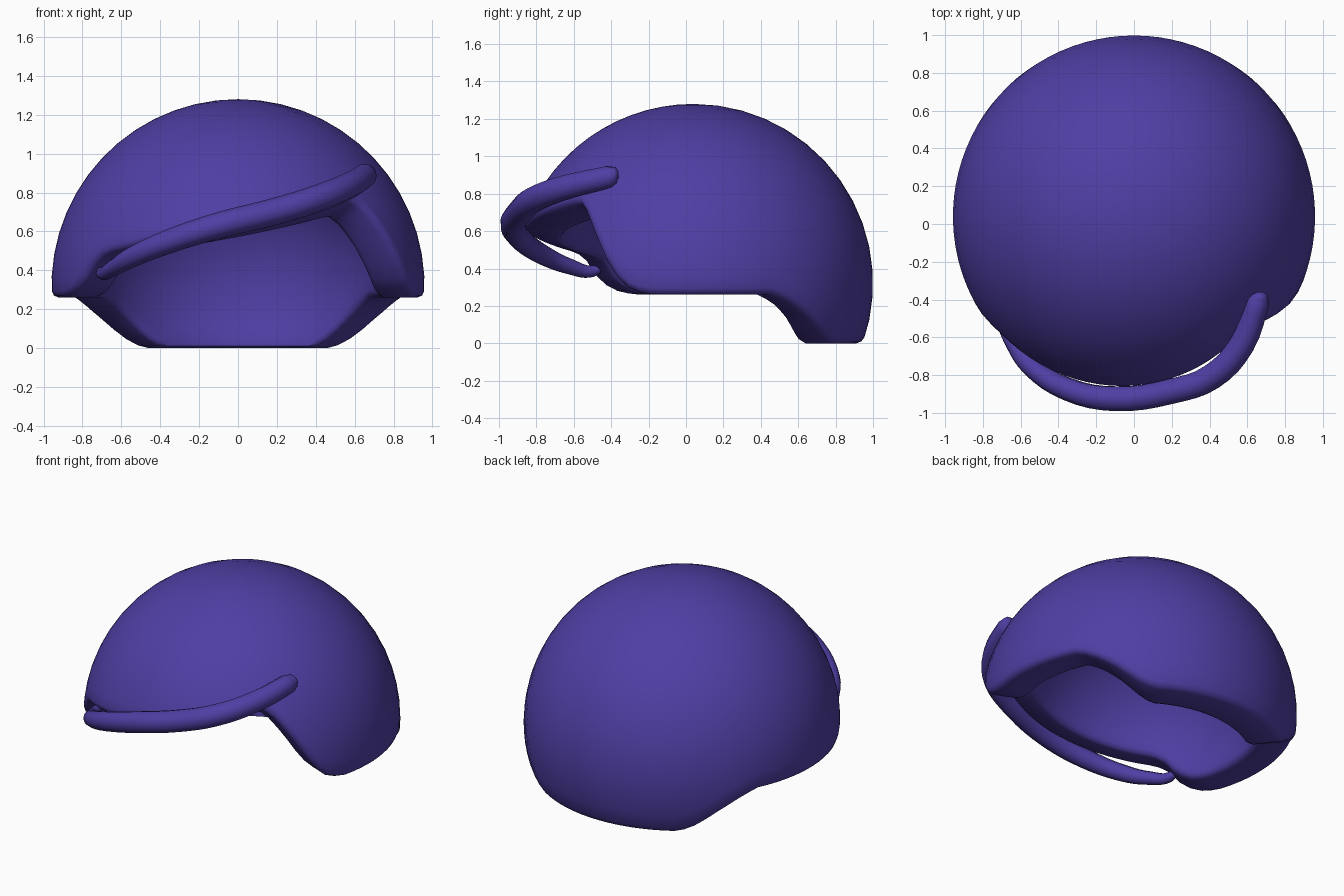
import bpy, bmesh, math
from mathutils import Vector

if "Cube" in bpy.data.objects:
    bpy.data.objects.remove(bpy.data.objects["Cube"])

purple = bpy.data.materials.new("deep_purple")
purple.use_nodes = True
COLOR = (0.078, 0.049, 0.37, 1)
purple.diffuse_color = COLOR
purple.node_tree.nodes["Principled BSDF"].inputs["Base Color"].default_value = COLOR

CENTER = Vector((0, 0.04, 0.32))
OUTER, INNER = 0.96, 0.745
COLUMNS, ROWS = 90, 14

# Rim height by heading in degrees (0 = front, positive = left side)
RIM = [(-180, 0), (-146, 0), (-139, .05), (-132, .13), (-125, .2), (-117, .26),
       (-70, .26), (-64, .28), (-60, .31), (-56, .36), (-52, .44), (-47, .49),
       (-31, .54), (0, .63), (39, .755), (45, .76), (49, .7), (54, .6), (61, .42),
       (65, .335), (69, .285), (75, .26), (117, .26), (125, .2), (132, .13),
       (139, .05), (146, 0), (180, 0)]


def rim_height(angle):
    for (a0, z0), (a1, z1) in zip(RIM, RIM[1:]):
        if a0 <= angle <= a1:
            return z0 + (z1 - z0) * (angle - a0) / (a1 - a0)
    return 0


def finish(obj, angle):
    bpy.ops.object.select_all(action='DESELECT')
    obj.select_set(True)
    bpy.context.view_layer.objects.active = obj
    bpy.ops.object.shade_smooth_by_angle(angle=math.radians(angle))


# Domed shell: inner and outer spherical caps joined along the shaped rim
bm = bmesh.new()


def cap(radius):
    pole = bm.verts.new(CENTER + Vector((0, 0, radius)))
    columns = []
    for c in range(COLUMNS):
        heading = -180 + 360 * c / COLUMNS
        a = math.radians(heading)
        # Rim runs radially where it is high and level where it is low
        drop = rim_height(heading) - CENTER.z
        end = math.acos(min(drop, drop * radius / OUTER) / radius)
        column = []
        for r in range(1, ROWS + 1):
            t = end * r / ROWS
            way = Vector((math.sin(t) * math.sin(a), -math.sin(t) * math.cos(a), math.cos(t)))
            column.append(bm.verts.new(CENTER + radius * way))
        columns.append(column)
    for c in range(COLUMNS):
        left, right = columns[c - 1], columns[c]
        bm.faces.new((pole, left[0], right[0]))
        for r in range(ROWS - 1):
            bm.faces.new((left[r], left[r + 1], right[r + 1], right[r]))
    return [column[-1] for column in columns]


outer_rim, inner_rim = cap(OUTER), cap(INNER)
for c in range(COLUMNS):
    bm.faces.new((outer_rim[c - 1], inner_rim[c - 1], inner_rim[c], outer_rim[c]))
bmesh.ops.recalc_face_normals(bm, faces=bm.faces)

# Rounded rim edges
rim_edges = [bm.edges.get((ring[c - 1], ring[c]))
             for ring in (outer_rim, inner_rim) for c in range(COLUMNS)]
bmesh.ops.bevel(bm, geom=rim_edges, offset=0.035, segments=2, profile=0.5,
                affect='EDGES', clamp_overlap=True)

mesh = bpy.data.meshes.new("domed_shell")
bm.to_mesh(mesh)
bm.free()
shell = bpy.data.objects.new("domed_shell", mesh)
bpy.context.collection.objects.link(shell)
mesh.materials.append(purple)
finish(shell, 60)

# Tapered strand sweeping across the front rim: x, y, z, thickness
PATH = [(.665, -.36, .90, .015), (.665, -.375, .90, .045), (.655, -.41, .89, .062),
        (.57, -.64, .835, .068), (.41, -.81, .77, .07), (.2, -.885, .705, .07),
        (-.1, -.925, .63, .068), (-.35, -.875, .55, .062), (-.55, -.75, .465, .052),
        (-.645, -.62, .41, .042), (-.7, -.5, .385, .032), (-.71, -.42, .43, .008)]
curve = bpy.data.curves.new("front_strand", 'CURVE')
curve.dimensions = '3D'
curve.bevel_depth = 1
curve.bevel_resolution = 3
curve.resolution_u = 4
curve.use_fill_caps = True
spline = curve.splines.new('BEZIER')
spline.bezier_points.add(len(PATH) - 1)
for point, (x, y, z, thickness) in zip(spline.bezier_points, PATH):
    point.co = (x, y, z)
    point.radius = thickness
    point.handle_left_type = point.handle_right_type = 'AUTO'
curve.materials.append(purple)
strand = bpy.data.objects.new("front_strand", curve)
bpy.context.collection.objects.link(strand)
bpy.ops.object.select_all(action='DESELECT')
strand.select_set(True)
bpy.context.view_layer.objects.active = strand
bpy.ops.object.convert(target='MESH')
finish(bpy.context.view_layer.objects.active, 60)
